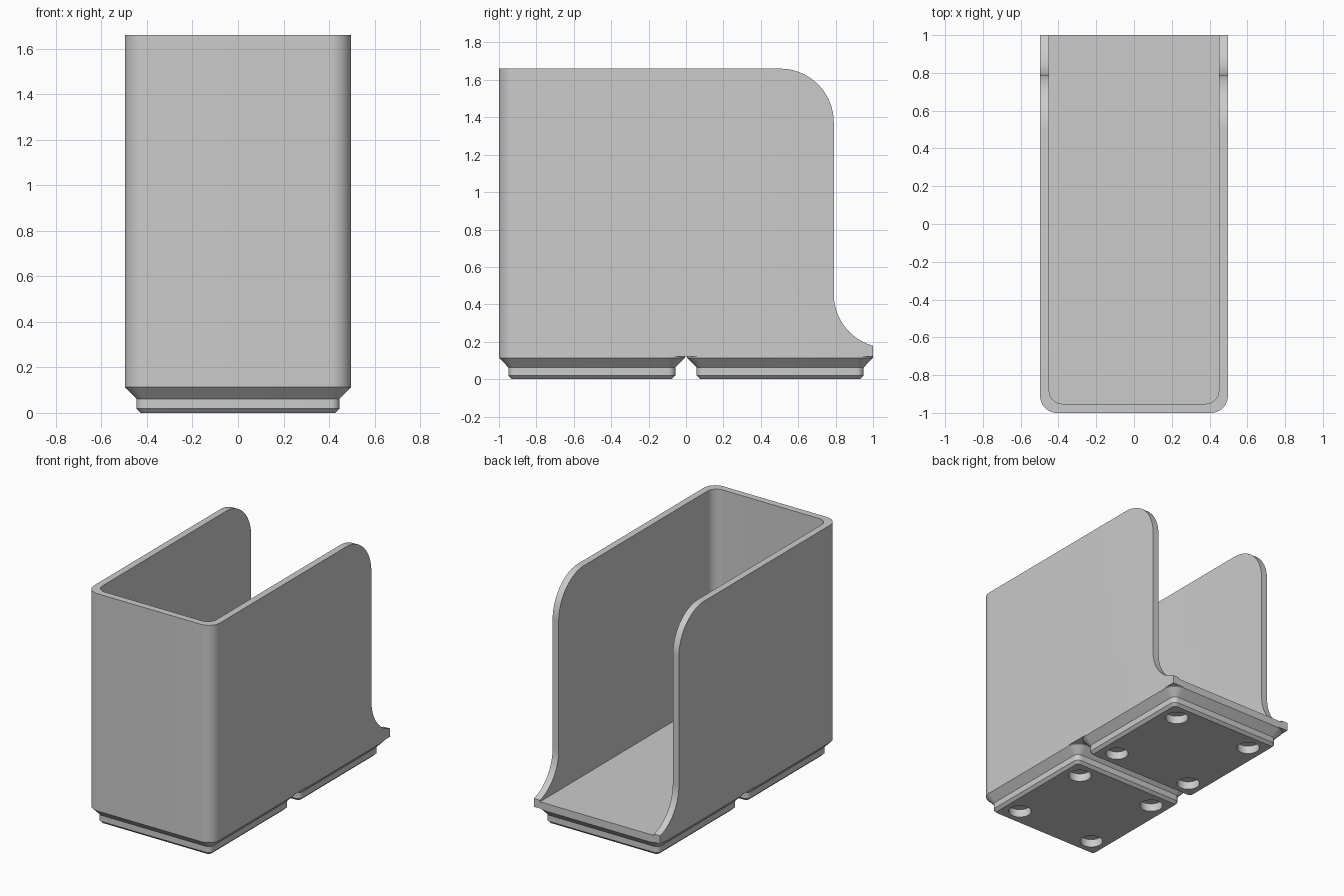
import bpy, bmesh
from math import sin, cos, pi

HALF_X, FLOOR, BASE, TOP = 0.497, 0.168, 0.12, 1.66
WALL, CORNER = 0.048, 0.09

cube = bpy.data.objects.get("Cube")
if cube:
    bpy.data.objects.remove(cube, do_unlink=True)

# Single plastic colour
grey = bpy.data.materials.new("grey plastic")
grey.use_nodes = True
colour = (0.6, 0.6, 0.6, 1)
grey.diffuse_color = colour
grey.node_tree.nodes["Principled BSDF"].inputs["Base Color"].default_value = colour


def arc(cx, cy, r, start, end, steps=12):
    """Points on an arc, angles in quarter turns."""
    angles = [(start + (end - start) * i / steps) * pi / 2 for i in range(steps + 1)]
    return [(cx + r * cos(a), cy + r * sin(a)) for a in angles]


def loft(name, rings):
    """Closed solid through equal-length rings of 3D points."""
    bm = bmesh.new()
    loops = [[bm.verts.new(p) for p in ring] for ring in rings]
    for low, high in zip(loops, loops[1:]):
        for i in range(len(low)):
            j = (i + 1) % len(low)
            bm.faces.new((low[i], low[j], high[j], high[i]))
    bm.faces.new(loops[0][::-1])
    bm.faces.new(loops[-1])
    bmesh.ops.recalc_face_normals(bm, faces=bm.faces[:])
    mesh = bpy.data.meshes.new(name)
    bm.to_mesh(mesh)
    bm.free()
    mesh.materials.append(grey)
    obj = bpy.data.objects.new(name, mesh)
    bpy.context.collection.objects.link(obj)
    return obj


def select(obj):
    bpy.ops.object.select_all(action="DESELECT")
    obj.select_set(True)
    bpy.context.view_layer.objects.active = obj


def cut(obj, cutter, operation="DIFFERENCE"):
    """Apply a boolean and discard its cutter."""
    cutter.hide_render = True
    mod = obj.modifiers.new("cut", "BOOLEAN")
    mod.operation, mod.solver, mod.object = operation, "EXACT", cutter
    select(obj)
    bpy.ops.object.modifier_apply(modifier=mod.name)
    bpy.data.objects.remove(cutter, do_unlink=True)


def smooth(obj):
    select(obj)
    bpy.ops.object.shade_smooth_by_angle(angle=pi / 7)


def tray_plan(half, front, back, r):
    """Plan with rounded front corners and a square back."""
    return ([(half, back), (-half, back)]
            + arc(-half + r, front + r, r, 2, 3)
            + arc(half - r, front + r, r, 3, 4))


def upright(name, plan, low, high):
    return loft(name, [[(x, y, z) for x, y in plan] for z in (low, high)])


# Open-backed bin body
body = upright("bin_body", tray_plan(HALF_X, -1, 1, CORNER), BASE, TOP)
cavity = upright("cavity_cutter",
                 tray_plan(HALF_X - WALL, -1 + WALL, 1.5, CORNER - 0.02), FLOOR, 2)
cut(body, cavity)

# Side silhouette: rounded upper corner and concave sweep down to the floor
sweep, edge = 0.287, 0.79
side = ([(-1.2, 0), (1.2, 0), (1.2, FLOOR)]
        + arc(edge + sweep, FLOOR + sweep, sweep, 3, 2, 24)
        + arc(edge - sweep, TOP - sweep, sweep, 0, 1, 24)
        + [(edge - sweep, 2), (-1.2, 2)])
profile = loft("side_cutter", [[(x, y, z) for y, z in side] for x in (-1, 1)])
cut(body, profile, "INTERSECT")
smooth(body)


def foot_ring(cy, inset, z):
    r = CORNER - inset
    c = HALF_X - CORNER
    points = []
    for q, (sx, sy) in enumerate(((1, 1), (-1, 1), (-1, -1), (1, -1))):
        points += arc(sx * c, cy + sy * c, r, q, q + 1, 8)
    return [(x, y, z) for x, y in points]


# Stepped feet with round magnet recesses underneath
FOOT_PROFILE = ((0.07, 0), (0.051, 0.019), (0.051, 0.062), (0, 0.114), (0, BASE))
for name, cy in (("front_foot", -0.503), ("back_foot", 0.503)):
    foot = loft(name, [foot_ring(cy, inset, z) for inset, z in FOOT_PROFILE])
    for sx in (-1, 1):
        for sy in (-1, 1):
            circle = arc(sx * 0.311, cy + sy * 0.311, 0.075, 0, 4, 32)[:-1]
            cut(foot, upright("magnet_cutter", circle, -0.1, 0.057))
    smooth(foot)
